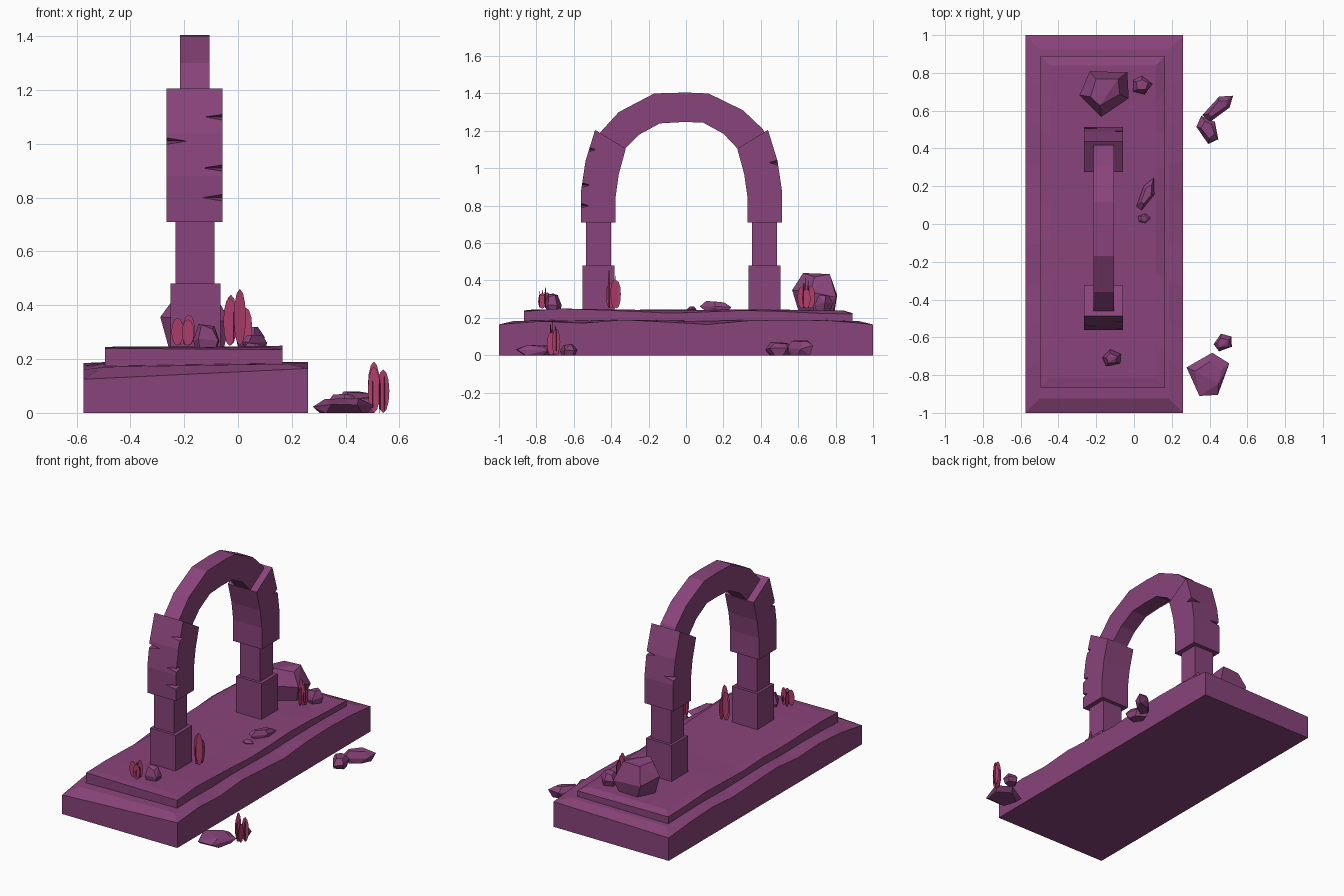
import bpy, bmesh, math, random
from mathutils import Vector, Matrix

if "Cube" in bpy.data.objects:
    bpy.data.objects.remove(bpy.data.objects["Cube"])

def material(name, rgb):
    m = bpy.data.materials.new(name)
    m.diffuse_color = (*rgb, 1)
    m.use_nodes = True
    m.node_tree.nodes["Principled BSDF"].inputs["Base Color"].default_value = m.diffuse_color
    return m

STONE = material("purple_stone", (0.25, 0.057, 0.195))
LEAF = material("pink_leaf", (0.43, 0.047, 0.15))
MID = -0.024  # centre of the arch along y

def finish(name, bm, mat):
    bmesh.ops.recalc_face_normals(bm, faces=bm.faces)
    me = bpy.data.meshes.new(name)
    bm.to_mesh(me)
    bm.free()
    me.materials.append(mat)
    ob = bpy.data.objects.new(name, me)
    bpy.context.collection.objects.link(ob)
    return ob

def box(name, x0, x1, y0, y1, z0, z1):
    bm = bmesh.new()
    M = Matrix.LocRotScale(Vector(((x0+x1)/2, (y0+y1)/2, (z0+z1)/2)), None,
                           Vector((x1-x0, y1-y0, z1-z0)))
    bmesh.ops.create_cube(bm, size=1, matrix=M)
    return finish(name, bm, STONE)

def worn_slab(name, x0, x1, y0, y1, z0, right, left, inset, crown):
    """Slab with uneven worn rims; right/left are rim heights from front to back."""
    n = len(right)
    ys = [y0 + (y1 - y0) * i / (n - 1) for i in range(n)]
    rim = [(x1, y, z) for y, z in zip(ys, right)] + \
          [(x0, y, z) for y, z in zip(reversed(ys), reversed(left))]
    cx, cy = (x0 + x1) / 2, (y0 + y1) / 2
    bm = bmesh.new()
    sx, sy = 1 - 2 * inset / (x1 - x0), 1 - 2 * inset / (y1 - y0)
    rings = [[bm.verts.new((x, y, z0)) for x, y, z in rim],
             [bm.verts.new(p) for p in rim],
             [bm.verts.new((cx + (x-cx)*sx, cy + (y-cy)*sy, crown + (z-crown)*0.3)) for x, y, z in rim]]
    k = 2 * n
    for a, b in zip(rings, rings[1:]):
        for i in range(k):
            j = (i + 1) % k
            bm.faces.new((a[i], a[j], b[j], b[i]))
    for ring in (rings[0], rings[2]):
        for i in range(n - 1):
            bm.faces.new((ring[i], ring[i+1], ring[k-2-i], ring[k-1-i]))
    return finish(name, bm, STONE)

def arch_piece(name, x0, x1, outer, inner):
    """Strip between two yz curves, given thickness along x."""
    bm = bmesh.new()
    rows = [[bm.verts.new(p) for p in ((x0, *o), (x1, *o), (x1, *i), (x0, *i))]
            for o, i in zip(outer, inner)]
    for a, b in zip(rows, rows[1:]):
        for i in range(4):
            j = (i + 1) % 4
            bm.faces.new((a[i], a[j], b[j], b[i]))
    bm.faces.new(rows[0])
    bm.faces.new(rows[-1])
    return finish(name, bm, STONE)

def chip(target, loc, size, yaw):
    """Cuts a wedge-shaped nick; the wedge points along local -x."""
    bm = bmesh.new()
    bmesh.ops.create_cone(bm, segments=4, cap_ends=True, radius1=0.5, radius2=0.0, depth=1)
    M = Matrix.Translation(loc) @ Matrix.Rotation(yaw, 4, 'Z') @ \
        Matrix.Diagonal((*size, 1)) @ Matrix.Rotation(-math.pi/2, 4, 'Y')
    bm.transform(M)
    cutter = finish("chip_cutter", bm, STONE)
    cutter.hide_render = True
    cutter.hide_viewport = True
    mod = target.modifiers.new("chip", 'BOOLEAN')
    mod.operation = 'DIFFERENCE'
    mod.object = cutter

def rock(name, x, y, z, dims, yaw, seed):
    """Chunky hull of jittered prism points fitted to dims, sitting on z."""
    rnd = random.Random(seed)
    pts = []
    for h, r in ((-1, 0.75), (0.1, 1.0), (1, 0.6)):
        for k in range(5 if h else 6):
            a = 2 * math.pi * (k + rnd.uniform(-.2, .2)) / (5 if h else 6)
            pts.append(Vector((r * math.cos(a), r * math.sin(a), h + (rnd.uniform(-.35, .1) if h > 0 else 0))))
    lo = [min(p[i] for p in pts) for i in range(3)]
    hi = [max(p[i] for p in pts) for i in range(3)]
    bm = bmesh.new()
    for p in pts:
        q = [(p[i] - lo[i]) / (hi[i] - lo[i]) for i in range(3)]
        bm.verts.new(((q[0]-.5)*dims[0], (q[1]-.5)*dims[1], q[2]*dims[2]))
    res = bmesh.ops.convex_hull(bm, input=bm.verts)
    bmesh.ops.delete(bm, geom=[v for v in bm.verts if not v.link_faces], context='VERTS')
    bmesh.ops.dissolve_limit(bm, angle_limit=0.15, verts=bm.verts, edges=bm.edges)
    bm.transform(Matrix.Translation((x, y, z)) @ Matrix.Rotation(math.radians(yaw), 4, 'Z'))
    return finish(name, bm, STONE)

def leaf_cluster(name, x, y, z, spread, height, seed):
    """Upright flat oval leaves, some facing x and some facing y."""
    rnd = random.Random(seed)
    bm = bmesh.new()
    for k in range(6):
        h = height * (1, 0.72, 0.85, 0.65, 0.9, 0.75)[k]
        yaw = (k % 2) * math.pi / 2 + rnd.uniform(-.25, .25)
        off = Vector((rnd.uniform(-1, 1), rnd.uniform(-1, 1), 0)) * (spread / 2 - 0.02)
        M = Matrix.Translation(Vector((x, y, z + h / 2)) + off) @ Matrix.Rotation(yaw, 4, 'Z') @ \
            Matrix.Diagonal((0.023, 1, h / 2, 1)) @ Matrix.Rotation(math.pi/2, 4, 'X')
        bmesh.ops.create_circle(bm, cap_ends=True, segments=12, radius=1, matrix=M)
    return finish(name, bm, LEAF)

# Two-step plinth
worn_slab("lower_plinth", -0.575, 0.26, -1, 1, 0,
          [.165, .182, .172, .19, .178, .165, .185, .19, .185, .165],
          [.125, .16, .175, .165, .185, .175, .165, .18, .17, .15], 0.075, 0.19)
worn_slab("upper_plinth", -0.495, 0.165, -0.865, 0.89, 0.15,
          [.235, .25, .243, .235, .225, .232, .24, .235, .225, .22],
          [.24, .245, .24, .235, .24, .23, .235, .24, .23, .225], 0.05, 0.247)

# Pillars and lower arch blocks, mirrored about the arch centre
for s, side in ((-1, "front"), (1, "back")):
    c = MID + s * 0.444
    box(side + "_pillar_foot", -0.25, -0.065, c - .085, c + .085, 0.22, 0.48)
    box(side + "_pillar_shaft", -0.233, -0.088, c - .067, c + .067, 0.46, 0.73)
    outer = [(MID + s*d, z) for d, z in ((.537, .71), (.537, .88), (.513, 1.04), (.462, 1.205))]
    inner = [(MID + s*d, z) for d, z in ((.352, .71), (.352, .85), (.335, .97), (.298, 1.105))]
    block = arch_piece(side + "_arch_block", -0.265, -0.057, outer, inner)
    chips = [(-.057, 1.10, .50), (-.057, .91, .53), (-.057, .80, .537), (-.265, 1.01, .517)] \
        if s < 0 else [(-.057, 1.03, .51), (-.265, .92, .53)]
    for x, z, d in chips:
        out = 0 if x > -.1 else math.pi
        chip(block, (x - math.copysign(.03, x + .16), MID + s*d, z), (.09, .10, .03), out)

# Slim faceted crown of the arch
outer = [(-.475, 1.17), (-.46, 1.19), (-.36, 1.30), (-.17, 1.40), (.0, 1.405), (.12, 1.40), (.305, 1.31), (.41, 1.21), (.43, 1.17)]
inner = [(-.36, 1.06), (-.33, 1.10), (-.25, 1.18), (-.14, 1.24), (-.02, 1.247), (.09, 1.245), (.20, 1.185), (.28, 1.10), (.31, 1.06)]
arch_piece("arch_crown", -0.215, -0.105, outer, inner)

# Fallen rocks on the plinth and the ground
for i, r in enumerate([
        (-.145, .72, .23, (.27, .25, .21), 50, 3),
        (.045, .735, .23, (.11, .10, .09), 10, 4),
        (.07, .16, .235, (.18, .07, .055), 62, 5),
        (.055, .03, .235, (.07, .05, .025), 0, 6),
        (-.115, -.71, .23, (.10, .09, .10), 30, 7),
        (.45, .62, 0, (.19, .08, .08), 42, 8),
        (.39, .505, 0, (.15, .10, .07), 115, 9),
        (.41, -.80, 0, (.22, .22, .055), 20, 10),
        (.475, -.625, 0, (.10, .09, .06), 35, 11)]):
    rock(f"rock_{i+1}", *r)

# Pink leaf clusters
leaf_cluster("leaves_front", -0.20, -0.765, 0.25, 0.09, 0.115, 1)
leaf_cluster("leaves_pillar", -0.02, -0.385, 0.25, 0.10, 0.21, 2)
leaf_cluster("leaves_back", 0.01, 0.645, 0.25, 0.10, 0.165, 3)
leaf_cluster("leaves_ground", 0.525, -0.71, 0.0, 0.09, 0.19, 4)
